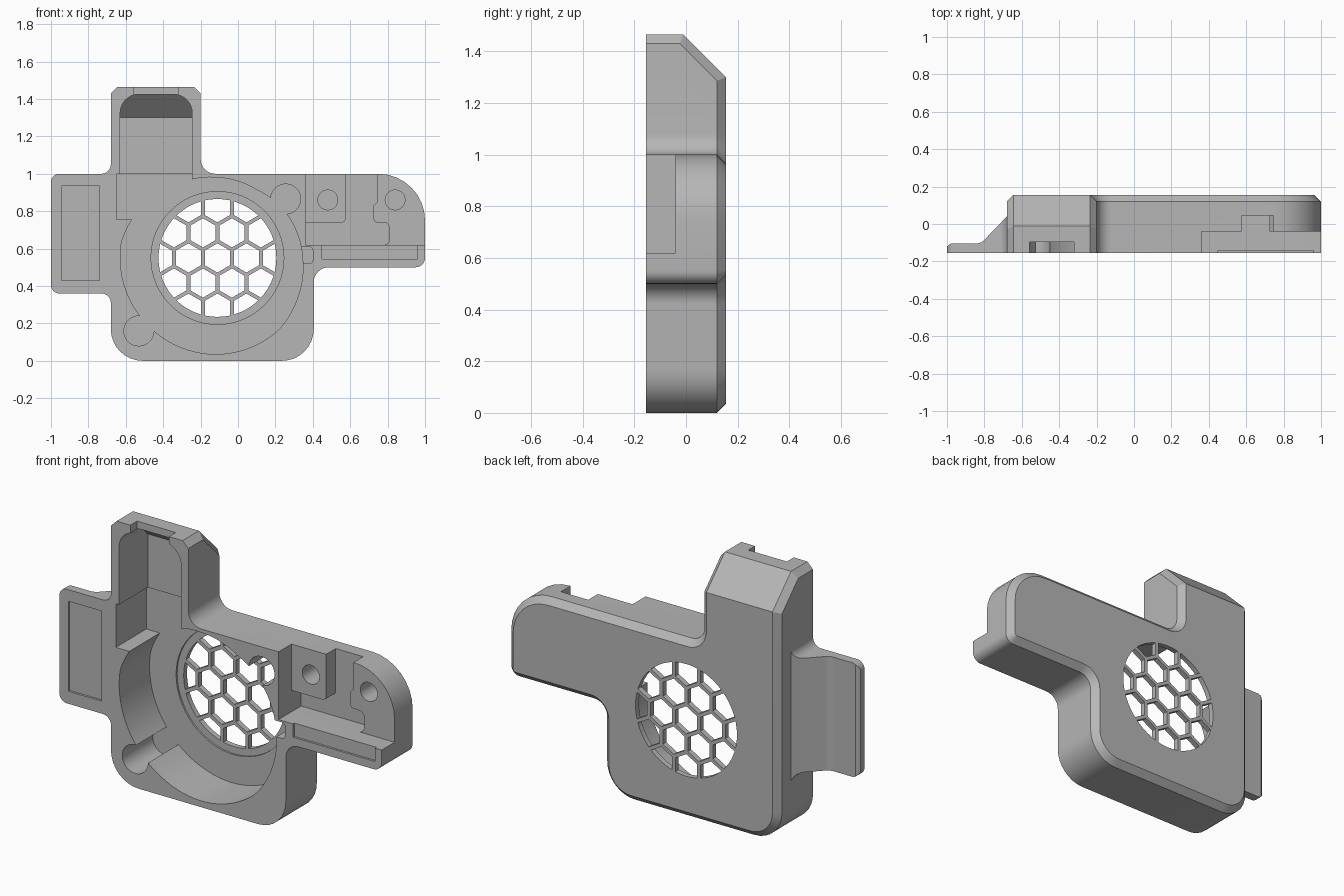
import bpy, bmesh, math
from mathutils import Vector

cube = bpy.data.objects.get("Cube")
if cube:
    bpy.data.objects.remove(cube, do_unlink=True)

FRONT, BACK, FLOOR = -0.155, 0.155, 0.115
FAN = Vector((-0.11, 0.55))

grey = bpy.data.materials.new("plain_grey")
grey.use_nodes = True
grey.diffuse_color = (0.47, 0.47, 0.47, 1)
grey.node_tree.nodes["Principled BSDF"].inputs["Base Color"].default_value = grey.diffuse_color


def rounded(points, steps=8):
    """Closed outline; a third value on a point is its corner radius."""
    out = []
    for i, pt in enumerate(points):
        p = Vector(pt[:2])
        if len(pt) < 3:
            out.append(p)
            continue
        a = (Vector(points[i - 1][:2]) - p).normalized()
        b = (Vector(points[(i + 1) % len(points)][:2]) - p).normalized()
        half = a.angle(b) / 2
        centre = p + (a + b).normalized() * pt[2] / math.sin(half)
        start = p + a * pt[2] / math.tan(half) - centre
        end = p + b * pt[2] / math.tan(half) - centre
        a0 = math.atan2(start.y, start.x)
        turn = (math.atan2(end.y, end.x) - a0 + math.pi) % math.tau - math.pi
        for k in range(steps + 1):
            ang = a0 + turn * k / steps
            out.append(centre + pt[2] * Vector((math.cos(ang), math.sin(ang))))
    return out


def rect(x0, x1, z0, z1):
    return [(x0, z0), (x1, z0), (x1, z1), (x0, z1)]


def circle(centre, r, n=48):
    return [(centre[0] + r * math.cos(math.tau * k / n),
             centre[1] + r * math.sin(math.tau * k / n)) for k in range(n)]


def prism(name, outlines, lo, hi, axis="y", slope=None, chamfer=0):
    """Extrude outlines along an axis; optionally slope the top back and chamfer the rear rim."""
    bm = bmesh.new()
    for outline in outlines:
        rings = []
        for d in (lo, hi):
            rings.append([bm.verts.new((u, d, v) if axis == "y" else (u, v, d)) for u, v in outline])
        bm.faces.new(rings[0])
        bm.faces.new(rings[1])
        for i in range(len(outline)):
            j = (i + 1) % len(outline)
            bm.faces.new((rings[0][i], rings[0][j], rings[1][j], rings[1][i]))
    bmesh.ops.recalc_face_normals(bm, faces=bm.faces)
    if slope:
        cut = bmesh.ops.bisect_plane(bm, geom=bm.verts[:] + bm.edges[:] + bm.faces[:],
                                     plane_co=(0, 0, slope), plane_no=(0, 1, 1), clear_outer=True)
        rim = [e for e in cut["geom_cut"] if isinstance(e, bmesh.types.BMEdge)]
        bmesh.ops.contextual_create(bm, geom=rim)
        bmesh.ops.recalc_face_normals(bm, faces=bm.faces)
    if chamfer:
        bm.normal_update()

        def rear(f):
            return f.normal.y > 0.5 or (f.normal.z > 0.9 and f.calc_center_median().z > 1.4)
        edges = [e for e in bm.edges if len(e.link_faces) == 2
                 and rear(e.link_faces[0]) != rear(e.link_faces[1])
                 and all(f.normal.y > -0.5 for f in e.link_faces)]
        bmesh.ops.bevel(bm, geom=edges, offset=chamfer, segments=1, affect="EDGES")
    mesh = bpy.data.meshes.new(name)
    bm.to_mesh(mesh)
    bm.free()
    ob = bpy.data.objects.new(name, mesh)
    bpy.context.collection.objects.link(ob)
    ob.data.materials.append(grey)
    return ob


def combine(target, tool, operation="DIFFERENCE"):
    mod = target.modifiers.new(tool.name, "BOOLEAN")
    mod.operation, mod.object, mod.solver = operation, tool, "EXACT"
    graph = bpy.context.evaluated_depsgraph_get()
    mesh = bpy.data.meshes.new_from_object(target.evaluated_get(graph))
    target.modifiers.clear()
    target.data = mesh
    bpy.data.objects.remove(tool, do_unlink=True)


# Housing: fan body, side arm and tower in one outline
housing = prism("fan_housing", [rounded([
    (-0.68, 0, 0.17), (0.405, 0, 0.17), (0.405, 0.5, 0.08), (1, 0.5, 0.05),
    (1, 1, 0.25), (-0.2, 1, 0.08), (-0.2, 1.465), (-0.68, 1.465)])],
    FRONT, BACK, slope=1.455, chamfer=0.035)

# Mounting flange with a sloping rear web
flange = prism("flange", [rounded([
    (-1, 0.36, 0.045), (-0.68, 0.36, 0.05), (-0.68, 0.3), (-0.6, 0.3),
    (-0.6, 1.06), (-0.68, 1.06), (-0.68, 1, 0.05), (-1, 1, 0.045)])], FRONT, 0.1)
web = prism("web", [rounded([
    (-1.0, FRONT), (-0.6, FRONT), (-0.6, 0.04), (-0.68, 0.04),
    (-0.82, -0.105, 0.06), (-0.98, -0.105), (-1.0, -0.12)])], 0.2, 1.2, axis="z")
combine(flange, web, "INTERSECT")
combine(housing, flange, "UNION")

# Spiral fan chamber: radius varies with the angle in degrees
SPIRAL = [(0, 0.455), (40, 0.435), (60, 0.42), (75, 0.425), (90, 0.43), (120, 0.45),
          (170, 0.52), (270, 0.515), (310, 0.505), (335, 0.477), (360, 0.455)]


def spiral_radius(deg):
    for (a, ra), (b, rb) in zip(SPIRAL, SPIRAL[1:]):
        if a <= deg <= b:
            return ra + (rb - ra) * (deg - a) / (b - a)


chamber = []
for deg in range(0, 360, 4):
    t, r = math.radians(deg), spiral_radius(deg)
    chamber.append((FAN.x + r * math.cos(t), FAN.y + r * math.sin(t)))

tower = rounded([(-0.63, 0.9), (-0.245, 0.9), (-0.245, 1.425, 0.1), (-0.63, 1.425, 0.1)])

# Arm recess with a deeper connector pocket
pocket = rounded([
    (0.36, 0.62), (0.81, 0.62, 0.03), (0.81, 0.74, 0.03), (0.725, 0.74, 0.02),
    (0.725, 0.83), (0.745, 0.85), (0.745, 1.1), (0.575, 1.1), (0.575, 0.74, 0.02), (0.36, 0.74)])

cuts = [
    ("chamber_cut", [chamber], FLOOR),
    ("outlet_cut", [rect(-0.65, -0.245, 0.755, 1.0)], FLOOR),
    ("lower_screw_lobe", [circle((-0.53, 0.16), 0.08)], FLOOR),
    ("upper_screw_lobe", [circle((0.255, 0.865), 0.08)], FLOOR),
    ("wire_notch", [rounded([(0.3, 0.52), (0.4, 0.52, 0.02), (0.4, 0.61, 0.02), (0.3, 0.61)])], 0.0),
    ("grille_ring", [circle(FAN, 0.355, 64)], FLOOR + 0.01),
    ("tower_notch", [rounded([(-0.56, 1.38), (-0.32, 1.38), (-0.32, 1.6), (-0.56, 1.6)])], -0.095),
    ("arm_recess", [rect(0.36, 1.1, 0.62, 1.1)], -0.04),
    ("connector_pocket", [pocket], 0.045),
    ("screw_holes", [circle((x, 0.86), 0.053, 32) for x in (0.48, 0.84)], 0.08),
    ("flange_label_inset", [rect(-0.945, -0.74, 0.43, 0.935)], FRONT + 0.012),
    ("ledge_inset", [rect(0.45, 0.96, 0.545, 0.65)], FRONT + 0.012),
]
for name, outlines, depth in cuts:
    combine(housing, prism(name, outlines, -0.3, depth))
combine(housing, prism("tower_cut", [tower], -0.3, 0.1, slope=1.4))

# Honeycomb grille: hexagon holes trimmed to a circle
PITCH, HEX = 0.155, 0.078
hexes = []
for row in range(-3, 4):
    for col in range(-3, 4):
        c = FAN + Vector(((col + 0.5 * (row % 2)) * PITCH, row * PITCH * 0.866))
        if (c - FAN).length < 0.38:
            hexes.append([(c.x + HEX * math.sin(k * math.pi / 3),
                           c.y + HEX * math.cos(k * math.pi / 3)) for k in range(6)])
holes = prism("grille_holes", hexes, 0.05, 0.25)
combine(holes, prism("grille_edge", [circle(FAN, 0.315, 64)], 0.0, 0.3), "INTERSECT")
combine(housing, holes)

# Smooth the rounded walls, keep hard edges
bpy.ops.object.select_all(action="DESELECT")
housing.select_set(True)
bpy.context.view_layer.objects.active = housing
bpy.ops.object.shade_smooth_by_angle(angle=math.radians(28))
